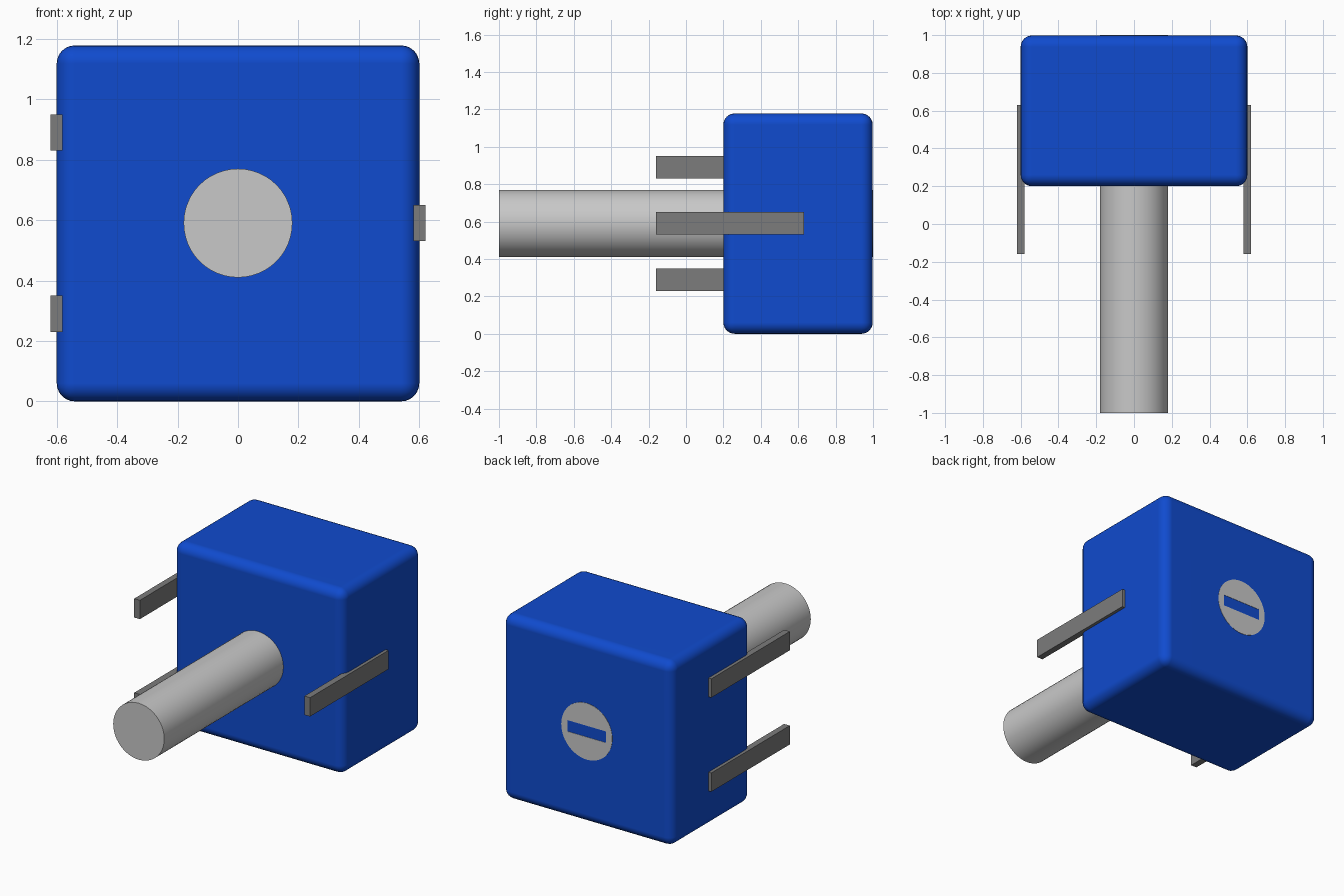
import bpy, math

cube = bpy.data.objects.get("Cube")
if cube:
    bpy.data.objects.remove(cube, do_unlink=True)


def material(name, rgb):
    m = bpy.data.materials.new(name)
    m.use_nodes = True
    m.diffuse_color = (*rgb, 1)
    m.node_tree.nodes["Principled BSDF"].inputs["Base Color"].default_value = (*rgb, 1)
    return m


BLUE = material("blue plastic", (0.005, 0.07, 0.62))
LIGHT = material("light grey metal", (0.58, 0.58, 0.58))
DARK = material("dark grey metal", (0.2, 0.2, 0.2))


def box(name, lo, hi, mat):
    """Axis-aligned box between two corners."""
    centre = [(a + b) / 2 for a, b in zip(lo, hi)]
    bpy.ops.mesh.primitive_cube_add(size=1, location=centre)
    ob = bpy.context.object
    ob.name = name
    ob.scale = [b - a for a, b in zip(lo, hi)]
    bpy.ops.object.transform_apply(location=False, rotation=False, scale=True)
    ob.data.materials.append(mat)
    return ob


MID_Z = 0.59

# Rounded housing, its back a hair inside the shaft end
housing = box("housing", (-0.6, 0.2, 0), (0.6, 0.998, 1.178), BLUE)
bevel = housing.modifiers.new("round edges", "BEVEL")
bevel.width = 0.06
bevel.segments = 6
bpy.ops.object.modifier_apply(modifier=bevel.name)
bpy.ops.object.shade_smooth_by_angle(angle=math.radians(30))
weighted = housing.modifiers.new("flat sides", "WEIGHTED_NORMAL")
weighted.keep_sharp = True

# Shaft running through the housing
bpy.ops.mesh.primitive_cylinder_add(vertices=48, radius=0.18, depth=2,
                                    location=(0, 0, MID_Z),
                                    rotation=(math.pi / 2, 0, 0))
shaft = bpy.context.object
shaft.name = "shaft"
bpy.ops.object.transform_apply(location=False, rotation=True, scale=False)
shaft.data.materials.append(LIGHT)

# Screwdriver slot cut into the back end of the shaft
cutter = box("slot_cutter", (-0.137, 0.75, MID_Z - 0.036), (0.137, 1.1, MID_Z + 0.036), LIGHT)
cutter.hide_render = True
bpy.ops.object.select_all(action="DESELECT")
shaft.select_set(True)
bpy.context.view_layer.objects.active = shaft
cut = shaft.modifiers.new("slot", "BOOLEAN")
cut.operation = "DIFFERENCE"
cut.solver = "EXACT"
cut.object = cutter
bpy.ops.object.modifier_apply(modifier=cut.name)
bpy.data.objects.remove(cutter, do_unlink=True)
bpy.ops.object.shade_smooth_by_angle(angle=math.radians(30))

# Flat terminal pins: one on the left side, two on the right
for name, x, z in (("left_pin", 0.6, MID_Z),
                   ("upper_right_pin", -0.6, MID_Z + 0.3),
                   ("lower_right_pin", -0.6, MID_Z - 0.3)):
    box(name, (x - 0.02, -0.16, z - 0.06), (x + 0.02, 0.63, z + 0.06), DARK)
